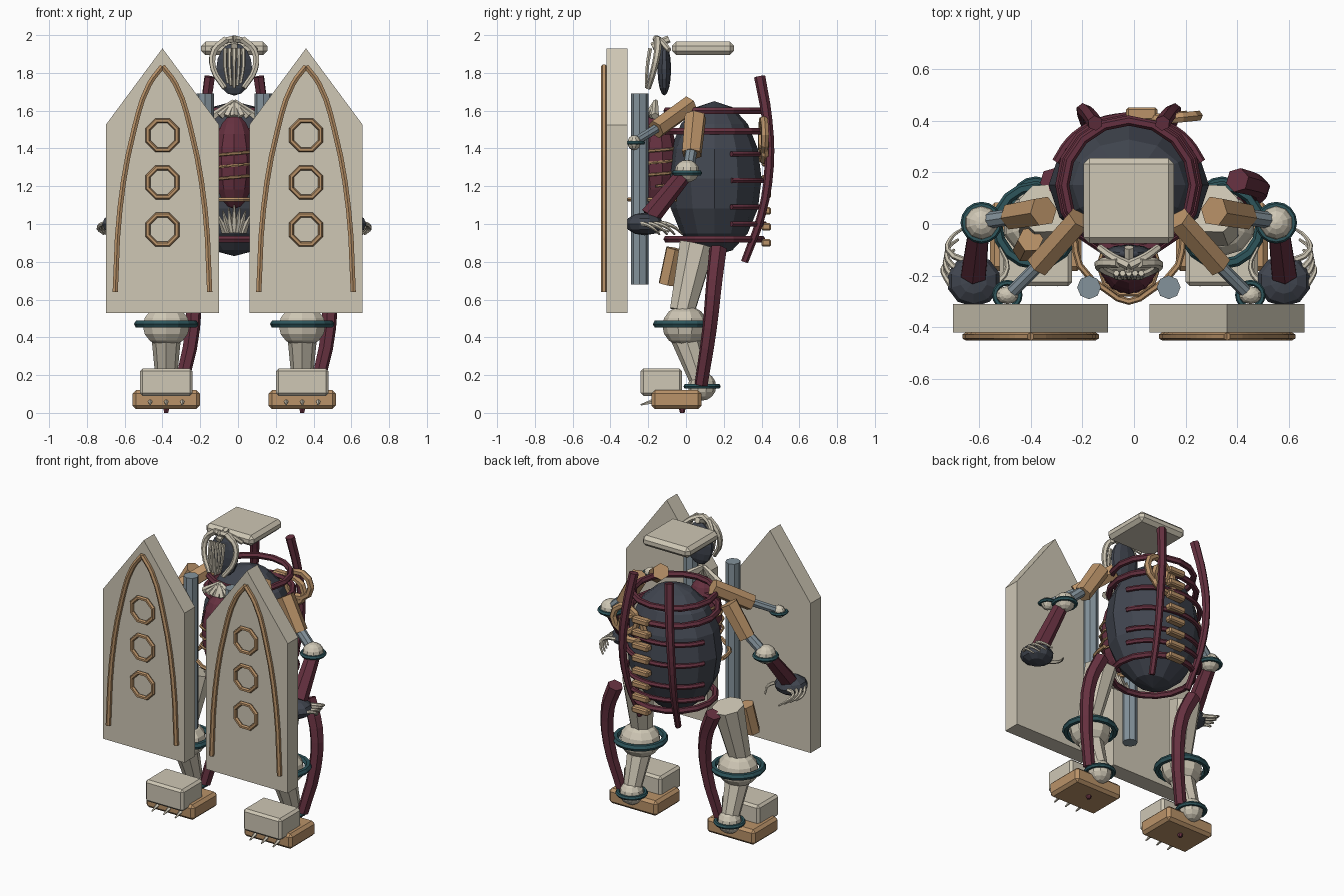
import bpy, bmesh, math
from mathutils import Vector

if "Cube" in bpy.data.objects:
    bpy.data.objects.remove(bpy.data.objects["Cube"])


def material(name, rgb):
    m = bpy.data.materials.new(name)
    m.use_nodes = True
    m.diffuse_color = (*rgb, 1)
    m.node_tree.nodes["Principled BSDF"].inputs["Base Color"].default_value = (*rgb, 1)
    return m


bone = material("bone", (0.62, 0.57, 0.46))
tan = material("tan leather", (0.49, 0.29, 0.14))
maroon = material("maroon", (0.13, 0.03, 0.05))
dark = material("dark slate", (0.053, 0.061, 0.08))
teal = material("teal", (0.026, 0.09, 0.105))
steel = material("steel blue", (0.23, 0.29, 0.33))

MID = -0.02  # x of the symmetry plane


def finish(obj, name, mat):
    obj.name = name
    obj.data.materials.append(mat)
    return obj


def bevel(obj, width):
    mod = obj.modifiers.new("bevel", 'BEVEL')
    mod.width = width
    mod.segments = 1


def ball(name, loc, size, mat, seg=10, rings=8):
    bpy.ops.mesh.primitive_uv_sphere_add(segments=seg, ring_count=rings, location=loc)
    o = bpy.context.object
    o.scale = size
    return finish(o, name, mat)


def rod(name, a, b, r1, r2, mat, sides=8):
    a, b = Vector(a), Vector(b)
    bpy.ops.mesh.primitive_cone_add(vertices=sides, radius1=r1, radius2=r2,
                                    depth=(b - a).length, location=(a + b) / 2)
    o = bpy.context.object
    o.rotation_euler = (b - a).to_track_quat('Z', 'Y').to_euler()
    return finish(o, name, mat)


def box(name, loc, size, mat, width=0.015):
    bpy.ops.mesh.primitive_cube_add(size=1, location=loc)
    o = bpy.context.object
    o.scale = size
    bpy.ops.object.transform_apply(location=False, rotation=False, scale=True)
    bevel(o, width)
    return finish(o, name, mat)


def ring(name, loc, radius, tube, mat, seg=16, rot=(0, 0, 0)):
    bpy.ops.mesh.primitive_torus_add(major_radius=radius, minor_radius=tube, major_segments=seg,
                                     minor_segments=6, location=loc, rotation=rot)
    return finish(bpy.context.object, name, mat)


def tube(name, pts, r, mat, taper=1.0, steps=3):
    cu = bpy.data.curves.new(name, 'CURVE')
    cu.dimensions = '3D'
    cu.bevel_depth, cu.bevel_resolution, cu.resolution_u = r, 1, steps
    cu.use_fill_caps = True
    sp = cu.splines.new('BEZIER')
    sp.bezier_points.add(len(pts) - 1)
    sp.use_smooth = False
    for i, (bp, p) in enumerate(zip(sp.bezier_points, pts)):
        bp.co = p
        bp.handle_left_type = bp.handle_right_type = 'AUTO'
        bp.radius = 1 + (taper - 1) * i / (len(pts) - 1)
    o = bpy.data.objects.new(name, cu)
    bpy.context.collection.objects.link(o)
    return finish(o, name, mat)


def panel(name, outline, y, depth, mat):
    bm = bmesh.new()
    f = bm.faces.new([bm.verts.new((x, y, z)) for x, z in outline])
    ext = bmesh.ops.extrude_face_region(bm, geom=[f])
    bmesh.ops.translate(bm, vec=(0, depth, 0),
                        verts=[v for v in ext["geom"] if isinstance(v, bmesh.types.BMVert)])
    bmesh.ops.recalc_face_normals(bm, faces=bm.faces)
    me = bpy.data.meshes.new(name)
    bm.to_mesh(me)
    o = bpy.data.objects.new(name, me)
    bpy.context.collection.objects.link(o)
    return finish(o, name, mat)


# Barrel body with its cage of hoops and ribs
ball("body", (MID, 0.15, 1.24), (0.31, 0.25, 0.41), dark, 12, 8)
for z in (0.92, 1.49, 1.6):
    ring("cage_hoop", (MID, 0.15, z), 0.25 if z != 1.49 else 0.265, 0.02, maroon)
for z in (1.0, 1.09, 1.23, 1.37):
    arc = [math.radians(a) for a in range(20, 161, 20)]
    tube("back_rib", [(MID + 0.3 * math.cos(a), 0.15 + 0.265 * math.sin(a), z) for a in arc],
         0.016, maroon)

# Spine blocks and coils on the back
for i in range(8):
    box("spine_block", (0.03, 0.425, 0.9 + i * 0.085), (0.12, 0.05, 0.04), tan, 0.008)
for x, z in ((0.11, 1.42), (0.16, 1.47)):
    ring("back_coil", (x, 0.41, z), 0.085, 0.022, tan, 10, (math.pi / 2, 0, 0.1))

# Chest pod wrapped in cord, with belt and bone clasps
ball("chest_pod", (MID, -0.16, 1.33), (0.115, 0.115, 0.25), maroon, 10, 10)
turns = [i * math.pi / 5 for i in range(36)]
tube("chest_cord", [(MID + 0.118 * math.cos(a), -0.16 + 0.118 * math.sin(a), 1.2 + 0.008 * a * 1.25)
                    for a in turns], 0.008, tan, steps=1)
tube("belt", [(MID + s * x, y, 1.13) for s, x, y in
              ((-1, 0.21, -0.05), (-1, 0.19, -0.16), (-1, 0.08, -0.26), (1, 0, -0.3),
               (1, 0.08, -0.26), (1, 0.19, -0.16), (1, 0.21, -0.05))], 0.013, tan, steps=2)
for i in range(-3, 4):
    rod("collar_spike", (MID, -0.16, 1.65), (MID + 0.038 * i, -0.2 + 0.012 * abs(i), 1.57),
        0.012, 0.022, bone, 5)
    rod("hip_spike", (MID + 0.015 * i, -0.15, 0.96), (MID + 0.03 * i, -0.2, 1.1 - 0.015 * abs(i)),
        0.024, 0.004, bone, 5)

# Head: dark skull behind a mask of bone bars
ball("skull", (MID, -0.115, 1.82), (0.1, 0.036, 0.14), dark, 10, 8)
for i in range(-2, 3):
    x = MID + 0.024 * i
    tube("mask_bar", [(x, -0.19, 1.93), (x, -0.205, 1.83), (MID + 0.017 * i, -0.21, 1.72 + 0.012 * abs(i))],
         0.012, bone, 0.7)
for s in (-1, 1):
    tube("cheek_bone", [(MID + s * x, y, z) for x, y, z in
                        ((0.04, -0.15, 1.98), (0.105, -0.15, 1.92), (0.11, -0.17, 1.82), (0.05, -0.2, 1.72))],
         0.021, bone, 0.7)
    tube("crown_bone", [(MID + s * x, y, z) for x, y, z in
                        ((0, -0.16, 1.98), (0.06, -0.13, 1.965), (0.115, -0.09, 1.92))], 0.02, bone, 0.7)
rod("crown_ridge", (MID, -0.18, 1.94), (MID, -0.09, 1.98), 0.02, 0.02, bone, 6)
box("overhead_slab", (MID, 0.09, 1.93), (0.35, 0.33, 0.07), bone, 0.022)

for s in (-1, 1):
    def P(x, y, z):
        return (MID + s * x, y, z)

    # Shield with arch trim and three rings
    cx = MID + s * 0.38
    panel("shield", [(cx - 0.3, 0.53), (cx + 0.3, 0.53), (cx + 0.3, 1.525), (cx, 1.93), (cx - 0.3, 1.525)],
          -0.42, 0.11, bone)
    for t in (-1, 1):
        tube("shield_arch", [(cx + t * x, -0.435, z) for x, z in
                             ((0.25, 0.64), (0.225, 1.08), (0.15, 1.5), (0.07, 1.74), (0, 1.835))], 0.016, tan)
    for z in (0.97, 1.22, 1.47):
        ring("shield_ring", (cx, -0.433, z), 0.083, 0.014, tan, 8, (math.pi / 2, math.pi / 8, 0))

    # Upright pipe and back horn
    rod("pipe", P(0.154, -0.245, 0.68), P(0.154, -0.245, 1.69), 0.046, 0.046, steel)
    tube("back_horn", [P(0.13, 0.39, 1.78), P(0.16, 0.43, 1.55), P(0.18, 0.44, 1.3),
                       P(0.17, 0.4, 1.05), P(0.14, 0.31, 0.8)], 0.03, maroon, 0.65)

    # Front arm holding the shield
    rod("front_upper_arm", P(0.19, 0.02, 1.63), P(0.35, -0.16, 1.5), 0.052, 0.052, tan, 6)
    rod("front_forearm", P(0.34, -0.15, 1.51), P(0.47, -0.28, 1.43), 0.025, 0.025, steel)
    ball("front_wrist", P(0.47, -0.275, 1.43), (0.045, 0.035, 0.04), bone)
    ring("front_wrist_ring", P(0.47, -0.275, 1.43), 0.048, 0.011, teal)

    # Side arm with clawed hand
    rod("upper_arm", P(0.33, 0.05, 1.57), P(0.45, 0.03, 1.37), 0.06, 0.055, tan, 6)
    rod("arm_rod", P(0.44, 0.03, 1.4), P(0.57, 0.01, 1.28), 0.032, 0.032, steel)
    ball("elbow", P(0.57, 0.005, 1.28), (0.065, 0.065, 0.06), bone)
    ring("elbow_ring", P(0.57, 0.005, 1.27), 0.067, 0.014, teal)
    rod("forearm", P(0.58, -0.02, 1.25), P(0.6, -0.19, 1.04), 0.045, 0.055, maroon, 6)
    ball("hand", P(0.6, -0.22, 1.0), (0.105, 0.1, 0.06), dark, 10, 6)
    for i in range(4):
        y = -0.27 + 0.04 * i
        tube("claw", [P(0.66 - 0.015 * i, y, 1.0), P(0.7, y + 0.05, 1.0),
                      P(0.72 - 0.012 * i, y + 0.1, 0.975), P(0.69 - 0.015 * i, y + 0.13, 0.945)],
             0.014, bone, 0.4)
    tube("thumb_claw", [P(0.52, -0.24, 0.99), P(0.47, -0.17, 0.98), P(0.5, -0.09, 0.96)], 0.014, bone, 0.4)

    # Leg
    rod("thigh", P(0.33, 0.06, 0.89), P(0.36, -0.02, 0.54), 0.1, 0.07, bone)
    ball("knee", P(0.36, -0.005, 0.46), (0.13, 0.12, 0.11), bone)
    ring("knee_ring", P(0.36, -0.005, 0.47), 0.15, 0.021, teal)
    rod("shin", P(0.36, 0.08, 0.16), P(0.36, -0.01, 0.42), 0.055, 0.08, bone)
    ball("ankle", P(0.36, 0.085, 0.14), (0.075, 0.075, 0.075), bone)
    ring("ankle_ring", P(0.36, 0.085, 0.14), 0.085, 0.014, teal)
    box("sole", P(0.36, -0.05, 0.07), (0.355, 0.265, 0.1), tan, 0.018)
    box("toe_cap", P(0.36, -0.13, 0.163), (0.28, 0.22, 0.145), bone, 0.015)
    rod("sole_peg", P(0.36, -0.02, 0), P(0.36, -0.02, 0.04), 0.012, 0.022, maroon, 6)
    for i in (-1, 0, 1):
        rod("toe_claw", P(0.36 + 0.085 * i, -0.17, 0.062), P(0.36 + 0.085 * i, -0.24, 0.042),
            0.014, 0.004, bone, 5)

    # Tendon on the same side of both legs
    lx = MID + s * 0.36
    tube("leg_tendon", [(lx + x, y, z) for x, y, z in
                        ((0.06, 0.17, 0.87), (0.13, 0.15, 0.7), (0.14, 0.125, 0.45), (0.08, 0.08, 0.15))],
         0.048, maroon, 0.75)

rod("thigh_pouch", (-0.4, -0.06, 0.87), (-0.42, -0.1, 0.68), 0.05, 0.05, tan, 6)
